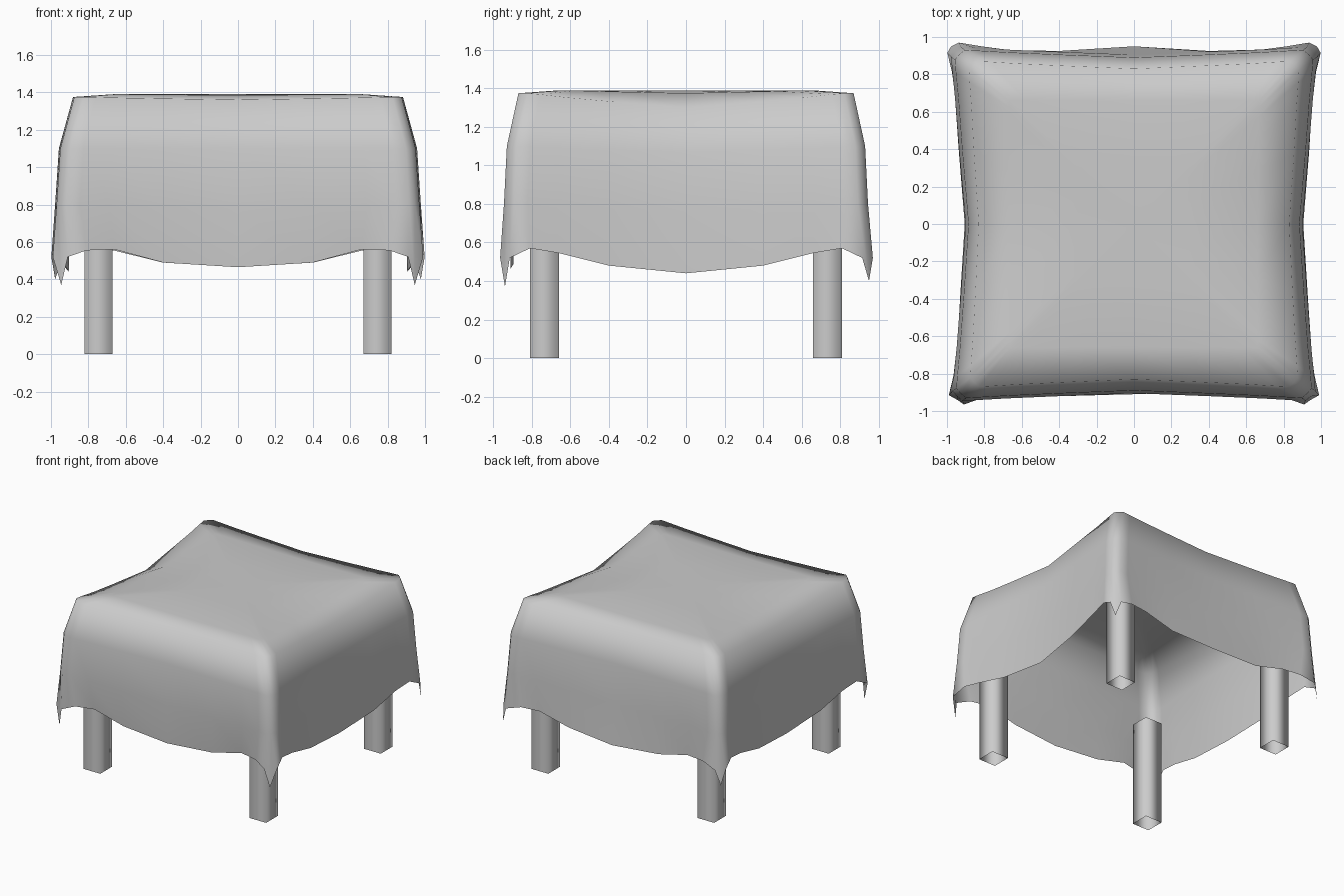
import bpy, bmesh

if "Cube" in bpy.data.objects:
    bpy.data.objects.remove(bpy.data.objects["Cube"])

LAT = [0, .425, .71, .87, .945]      # stations along half a side (fraction of corner reach)
W = [0, .4, .7, .92, 1.0]            # blend from side middle to corner

# rows of the drape: (middle offset, corner offset, middle height, corner height)
ROWS_Y = [(.30, .30, 1.39, 1.39), (.66, .66, 1.385, 1.39), (.83, .87, 1.36, 1.375),
          (.89, .93, 1.10, 1.10), (.905, .945, .78, .80)]
ROWS_X = [(.30, .30, 1.39, 1.39), (.66, .66, 1.375, 1.39), (.83, .875, 1.30, 1.375),
          (.885, .95, 1.07, 1.10), (.90, .97, .76, .80)]
# hem stations: (along side, offset, height)
HEM_FRONT = [(0, .91, .465), (.4, .895, .49), (.66, .90, .56), (.81, .93, .555), (.91, .965, .52)]
HEM_BACK = [(0, .95, .465), (.4, .925, .49), (.66, .93, .555), (.81, .95, .555), (.93, .97, .52)]
HEM_SIDE = [(0, .905, .44), (.4, .93, .48), (.66, .945, .545), (.81, .965, .57), (.915, .99, .52)]


def row_stations(row, reach):
    mid, corner, zm, zc = row
    return [(l * reach, mid + (corner - mid) * w, zm + (zc - zm) * w) for l, w in zip(LAT, W)]


def full_side(half):
    return [(-l, o, z) for l, o, z in reversed(half[1:])] + list(half)


def ring(front, side, back, tip_front, tip_back):
    """Counter-clockwise loop: front, right, back, left, each followed by a corner point."""
    (fx, fy, fz), (bx, by, bz) = tip_front, tip_back
    pts = [(l, -o, z) for l, o, z in full_side(front)] + [(fx, -fy, fz)]
    pts += [(o, l, z) for l, o, z in full_side(side)] + [(bx, by, bz)]
    pts += [(-l, o, z) for l, o, z in full_side(back)] + [(-bx, by, bz)]
    pts += [(-o, -l, z) for l, o, z in full_side(side)] + [(-fx, -fy, fz)]
    return pts


def make_object(name, bm):
    mesh = bpy.data.meshes.new(name)
    for f in bm.faces:
        f.smooth = True
    bm.to_mesh(mesh)
    bm.free()
    obj = bpy.data.objects.new(name, mesh)
    bpy.context.collection.objects.link(obj)
    return obj


# tablecloth: concentric rings from the top centre down to the hem
rings = []
for i, (ry, rx) in enumerate(zip(ROWS_Y, ROWS_X)):
    k = 1.0 if i < 2 else .975
    tip = (rx[1] * k, ry[1] * k, ry[3])
    ys = row_stations(ry, rx[1])
    rings.append(ring(ys, row_stations(rx, ry[1]), ys, tip, tip))
rings.append(ring(HEM_FRONT, HEM_SIDE, HEM_BACK, (.945, .94, .37), (.97, .95, .40)))

bm = bmesh.new()
loops = [[bm.verts.new((x * (1 + .008 * (y > 0)), y, z)) for x, y, z in r] for r in rings]
centre = bm.verts.new((0, 0, 1.39))
n = len(loops[0])
for j in range(n):
    bm.faces.new((centre, loops[0][j], loops[0][(j + 1) % n]))
for a, b in zip(loops, loops[1:]):
    for j in range(n):
        k = (j + 1) % n
        bm.faces.new((a[j], b[j], b[k], a[k]))
make_object("tablecloth", bm)

# four open square legs
for yname, y in (("front", -.735), ("back", .735)):
    for xname, x in (("left", -.745), ("right", .745)):
        bm = bmesh.new()
        bmesh.ops.create_cube(bm, size=1)
        caps = [f for f in bm.faces if abs(f.normal.z) > .5]
        bmesh.ops.delete(bm, geom=caps, context='FACES_ONLY')
        for v in bm.verts:
            v.co = (x + v.co.x * .15, y + v.co.y * .15, (v.co.z + .5) * .85)
        make_object(f"{yname}_{xname}_leg", bm)
